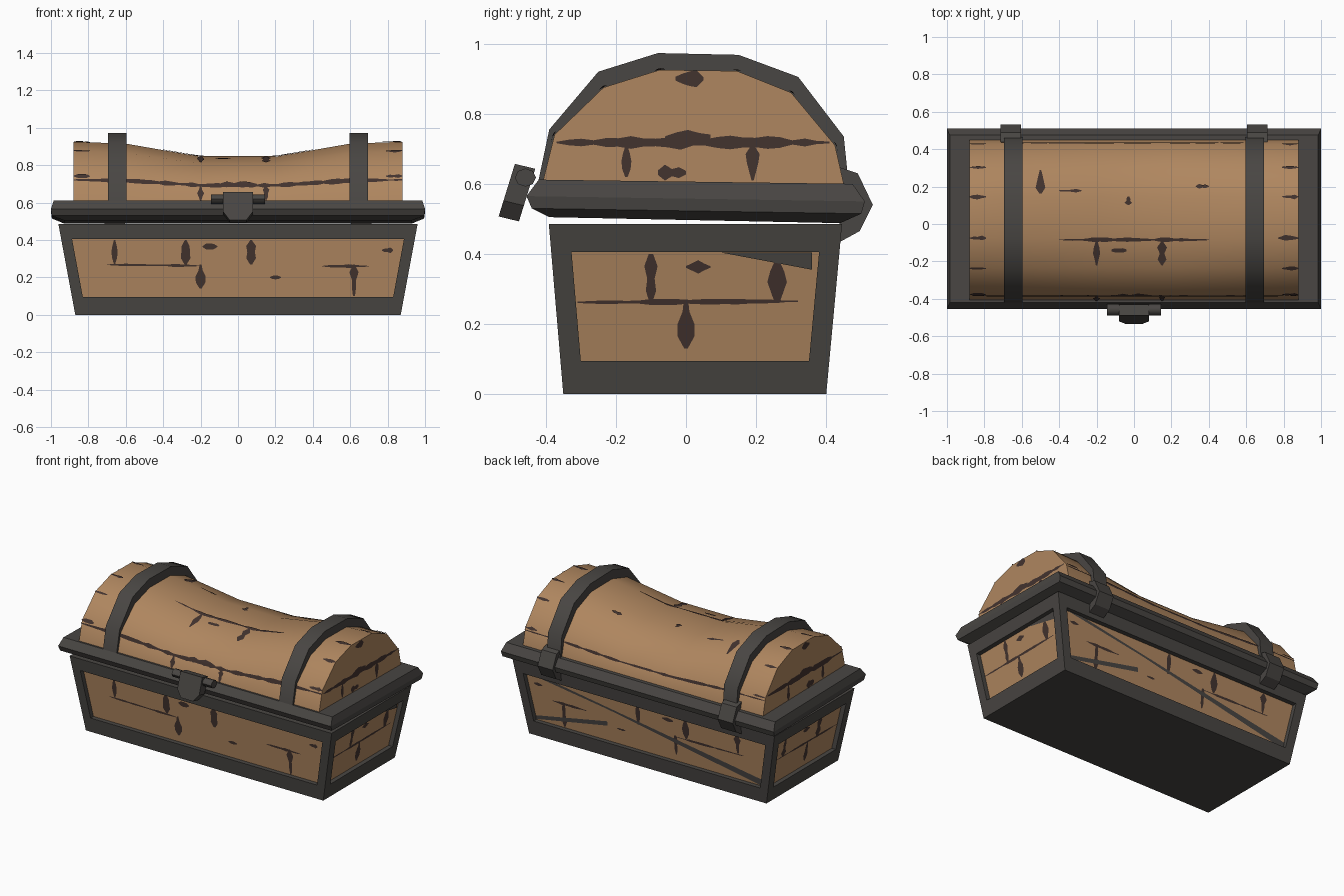
import bpy, bmesh, math, random
from mathutils import Vector

random.seed(4)
cube = bpy.data.objects.get("Cube")
if cube:
    bpy.data.objects.remove(cube, do_unlink=True)


def material(name, rgb):
    m = bpy.data.materials.new(name)
    m.use_nodes = True
    m.diffuse_color = (*rgb, 1)
    bsdf = next(n for n in m.node_tree.nodes if n.type == 'BSDF_PRINCIPLED')
    bsdf.inputs["Base Color"].default_value = (*rgb, 1)
    bsdf.inputs["Roughness"].default_value = 0.8
    return m


WOOD = material("wood", (0.43, 0.24, 0.115))
IRON = material("dark_iron", (0.066, 0.061, 0.056))
CRACK = material("dark_crack", (0.055, 0.033, 0.028))


def finish(name, bm, mats, smooth=None, solid=True):
    """Turn a bmesh into a named object."""
    if solid:
        bmesh.ops.remove_doubles(bm, verts=bm.verts, dist=0.0005)
        bmesh.ops.recalc_face_normals(bm, faces=bm.faces)
    mesh = bpy.data.meshes.new(name)
    bm.to_mesh(mesh)
    bm.free()
    for m in mats:
        mesh.materials.append(m)
    ob = bpy.data.objects.new(name, mesh)
    bpy.context.collection.objects.link(ob)
    if smooth:
        bpy.ops.object.select_all(action='DESELECT')
        ob.select_set(True)
        bpy.context.view_layer.objects.active = ob
        bpy.ops.object.shade_smooth_by_angle(angle=math.radians(smooth))
    return ob


def poly(bm, pts, mat=0):
    f = bm.faces.new([bm.verts.new(p) for p in pts])
    f.material_index = mat
    return f


def loft(name, rings, mat, smooth=None):
    """Join closed rings of points and cap both ends."""
    bm = bmesh.new()
    vs = [[bm.verts.new(p) for p in r] for r in rings]
    n = len(vs[0])
    for a, b in zip(vs, vs[1:]):
        for i in range(n):
            j = (i + 1) % n
            bm.faces.new((a[i], a[j], b[j], b[i]))
    bm.faces.new(vs[0])
    bm.faces.new(vs[-1])
    return finish(name, bm, [mat], smooth)


def rect(x, y0, y1, z0, z1):
    return [(-x, y0, z0), (x, y0, z0), (x, y1, z1), (-x, y1, z1)]


# Chest body: tapered box with a recessed wood panel on each side
HEIGHT = 0.485


def half_x(z):
    return 0.87 + 0.186 * z


def front_y(z):
    return -0.35 - 0.085 * z


def back_y(z):
    return 0.40 + 0.093 * z


def wall(side):
    """Map (along, height, outward) to a point on one wall."""
    return {"front": lambda u, z, d=0: (u, front_y(z) - d, z),
            "back": lambda u, z, d=0: (u, back_y(z) + d, z),
            "left": lambda u, z, d=0: (half_x(z) + d, u, z),
            "right": lambda u, z, d=0: (-half_x(z) - d, u, z)}[side]


def span(side, z):
    if side in ("front", "back"):
        return -half_x(z), half_x(z)
    return front_y(z), back_y(z)


RECESS = -0.03
SIDES = ("front", "back", "left", "right")
bm = bmesh.new()
for side in SIDES:
    w = wall(side)
    (a0, b0), (a1, b1) = span(side, 0), span(side, HEIGHT)
    (c0, d0), (c1, d1) = span(side, 0.095), span(side, 0.405)
    m = 0.058
    outer = [(a0, 0), (b0, 0), (b1, HEIGHT), (a1, HEIGHT)]
    inner = [(c0 + m, 0.095), (d0 - m, 0.095), (d1 - m, 0.405), (c1 + m, 0.405)]
    for i in range(4):
        j = (i + 1) % 4
        poly(bm, [w(*outer[i]), w(*outer[j]), w(*inner[j]), w(*inner[i])])
        poly(bm, [w(*inner[i]), w(*inner[j]), w(*inner[j], RECESS), w(*inner[i], RECESS)])
    poly(bm, [w(*p, RECESS) for p in inner], 1)
for z in (0, HEIGHT):
    poly(bm, rect(half_x(z), front_y(z), back_y(z), z, z))
finish("chest_body", bm, [IRON, WOOD])

# Iron strips lying on the back panel and one end panel
bm = bmesh.new()
back, left = wall("back"), wall("left")
D = RECESS + 0.005
poly(bm, [back(u, z, D) for u, z in [(0.87, 0.405), (0.75, 0.405), (-0.83, 0.097), (-0.84, 0.14)]])
poly(bm, [back(u, z, D) for u, z in [(0.83, 0.10), (0.83, 0.125), (0.3, 0.23), (0.3, 0.2)]])
poly(bm, [left(u, z, D) for u, z in [(0.1, 0.404), (0.36, 0.404), (0.36, 0.355)]])
finish("panel_strips", bm, [IRON], solid=False)

# Lid rim: chamfered slab, slightly higher at the front
loft("lid_rim", [rect(0.93, -0.39, 0.44, 0.505, 0.488),
                 rect(0.995, -0.44, 0.50, 0.53, 0.515),
                 rect(1.0, -0.455, 0.51, 0.565, 0.55),
                 rect(0.985, -0.42, 0.475, 0.612, 0.60)], IRON)

# Barrel lid: arched section with a sagging waist
ARCH = [(-0.41, 0.6), (-0.375, 0.74), (-0.235, 0.875), (-0.075, 0.925),
        (0.145, 0.922), (0.30, 0.86), (0.425, 0.71), (0.45, 0.6)]
STATIONS = [(0, 0.755), (0.2, 0.755), (0.6, 0.97), (0.88, 1.0)]


def sag(x):
    x = min(abs(x), 0.88)
    for (xa, a), (xb, b) in zip(STATIONS, STATIONS[1:]):
        if x <= xb:
            return a + (b - a) * (x - xa) / (xb - xa)


def lid_surface(x, s, d=0):
    """Point on the lid: x along it, s counts arch corners."""
    i = min(max(int(s), 0), len(ARCH) - 2)
    y, z = Vector(ARCH[i]).lerp(Vector(ARCH[i + 1]), s - i)
    z = 0.6 + (z - 0.6) * sag(x)
    n = Vector((0, y - 0.02, z - 0.5)).normalized()
    return Vector((x, y, z)) + n * d


def lid_end(sign):
    return lambda y, z, d=0: (sign * (0.88 + d), y, z)


xs = [-0.88, -0.6, -0.2, 0.2, 0.6, 0.88]
loft("lid_barrel", [[lid_surface(x, s) for s in range(len(ARCH))] for x in xs], WOOD, 40)

# Iron bands over the lid and the hinges behind them
BAND = [(-0.425, 0.59), (-0.39, 0.755), (-0.25, 0.92), (-0.08, 0.973),
        (0.15, 0.968), (0.32, 0.905), (0.45, 0.735), (0.465, 0.59)]
HINGE = [(0.43, 0.65), (0.49, 0.63), (0.533, 0.54), (0.495, 0.465), (0.44, 0.435)]
for label, sx in (("left", 1), ("right", -1)):
    loft(label + "_band", [[(sx * x, y, z) for y, z in BAND] for x in (0.595, 0.695)], IRON, 40)
    loft(label + "_hinge", [[(sx * x, y, z) for y, z in HINGE] for x in (0.605, 0.715)], IRON)

# Latch: pin through a hasp that tilts outward
loft("latch_pin", [[(x, -0.458 + 0.03 * math.cos(k * math.tau / 8), 0.618 + 0.026 * math.sin(k * math.tau / 8))
                    for k in range(8)] for x in (-0.145, 0.145)], IRON, 50)
SHIELD = [(-0.08, 0.655), (0.08, 0.655), (0.08, 0.55), (0.045, 0.505), (-0.045, 0.505), (-0.08, 0.55)]
loft("latch_hasp", [[(x, y + (z - 0.655) * 0.31, z + dz) for x, z in SHIELD]
                    for y, dz in ((-0.43, -0.012), (-0.488, 0.002))], IRON)


# Painted cracks: ragged thin strips following a surface
def crack(bm, surf, u0, v0, u1, v1, width, depth, vscale=1.0):
    along_u = abs(u1 - u0) * vscale > abs(v1 - v0)
    length = abs(u1 - u0) if along_u else abs(v1 - v0) / vscale
    n = max(4, int(length / 0.035))
    last = None
    for i in range(n + 1):
        t = i / n
        u, v = u0 + (u1 - u0) * t, v0 + (v1 - v0) * t
        h = width * random.uniform(0.25, 0.7) * min(1, 0.25 + 4 * t * (1 - t))
        du, dv = (0, h * vscale) if along_u else (h, 0)
        pair = [Vector(surf(u - du, v - dv, depth)), Vector(surf(u + du, v + dv, depth))]
        if last:
            f = poly(bm, [last[0], last[1], pair[1], pair[0]])
            f.normal_update()
            out = Vector(surf(u, v, 0.1)) - Vector(surf(u, v, 0))
            if f.normal.dot(out) < 0:
                f.normal_flip()
        last = pair


bm = bmesh.new()
LONG = [(-0.66, 0.40, -0.66, 0.27, 0.04), (-0.7, 0.268, -0.2, 0.262, 0.012), (-0.28, 0.4, -0.28, 0.27, 0.04),
        (-0.19, 0.365, -0.11, 0.365, 0.03), (-0.2, 0.27, -0.2, 0.14, 0.04), (0.07, 0.4, 0.07, 0.27, 0.04),
        (0.17, 0.2, 0.23, 0.2, 0.02), (0.62, 0.27, 0.62, 0.1, 0.04), (0.45, 0.26, 0.7, 0.26, 0.015),
        (0.77, 0.345, 0.83, 0.345, 0.025)]
SHORT = [(-0.1, 0.4, -0.1, 0.26, 0.04), (0.0, 0.363, 0.07, 0.363, 0.03), (0.26, 0.38, 0.26, 0.26, 0.04),
         (-0.31, 0.262, 0.32, 0.265, 0.013), (0.0, 0.27, 0.0, 0.13, 0.035)]
for side in SIDES:
    for c in LONG if side in ("front", "back") else SHORT:
        crack(bm, wall(side), *c, RECESS + 0.003)
finish("panel_cracks", bm, [CRACK], solid=False)

bm = bmesh.new()
ENDS = [(-0.37, 0.718, 0.41, 0.718, 0.03), (-0.06, 0.73, 0.07, 0.735, 0.035), (-0.17, 0.71, -0.17, 0.62, 0.03),
        (-0.08, 0.632, 0.0, 0.632, 0.04), (0.19, 0.71, 0.19, 0.61, 0.035), (-0.03, 0.9, 0.05, 0.9, 0.035)]
for sign in (1, -1):
    for c in ENDS:
        crack(bm, lid_end(sign), *c, 0.004)
    # Splits at the plank ends
    for s in range(1, 7):
        crack(bm, lid_surface, sign * 0.79, s, sign * 0.88, s, 0.018, 0.005, 6)
TOP = [(-0.88, 0.85, 0.88, 0.85, 0.03), (-0.88, 6.15, 0.88, 6.15, 0.025), (-0.4, 2.95, 0.4, 2.95, 0.018),
       (-0.2, 2.9, -0.2, 2.1, 0.04), (0.15, 2.9, 0.15, 2.1, 0.04), (-0.12, 2.6, -0.04, 2.6, 0.035),
       (-0.5, 4.1, -0.5, 4.9, 0.04), (-0.03, 3.8, -0.03, 4.0, 0.03), (0.33, 4.35, 0.4, 4.35, 0.02),
       (-0.2, 0.8, -0.2, 0.1, 0.03), (0.15, 0.8, 0.15, 0.1, 0.03), (0.77, 3.0, 0.85, 3.0, 0.02),
       (-0.4, 4.2, -0.28, 4.2, 0.015), (-0.1, 0.9, 0.1, 0.9, 0.04)]
for c in TOP:
    crack(bm, lid_surface, *c, 0.005, 6)
finish("lid_cracks", bm, [CRACK], solid=False)
